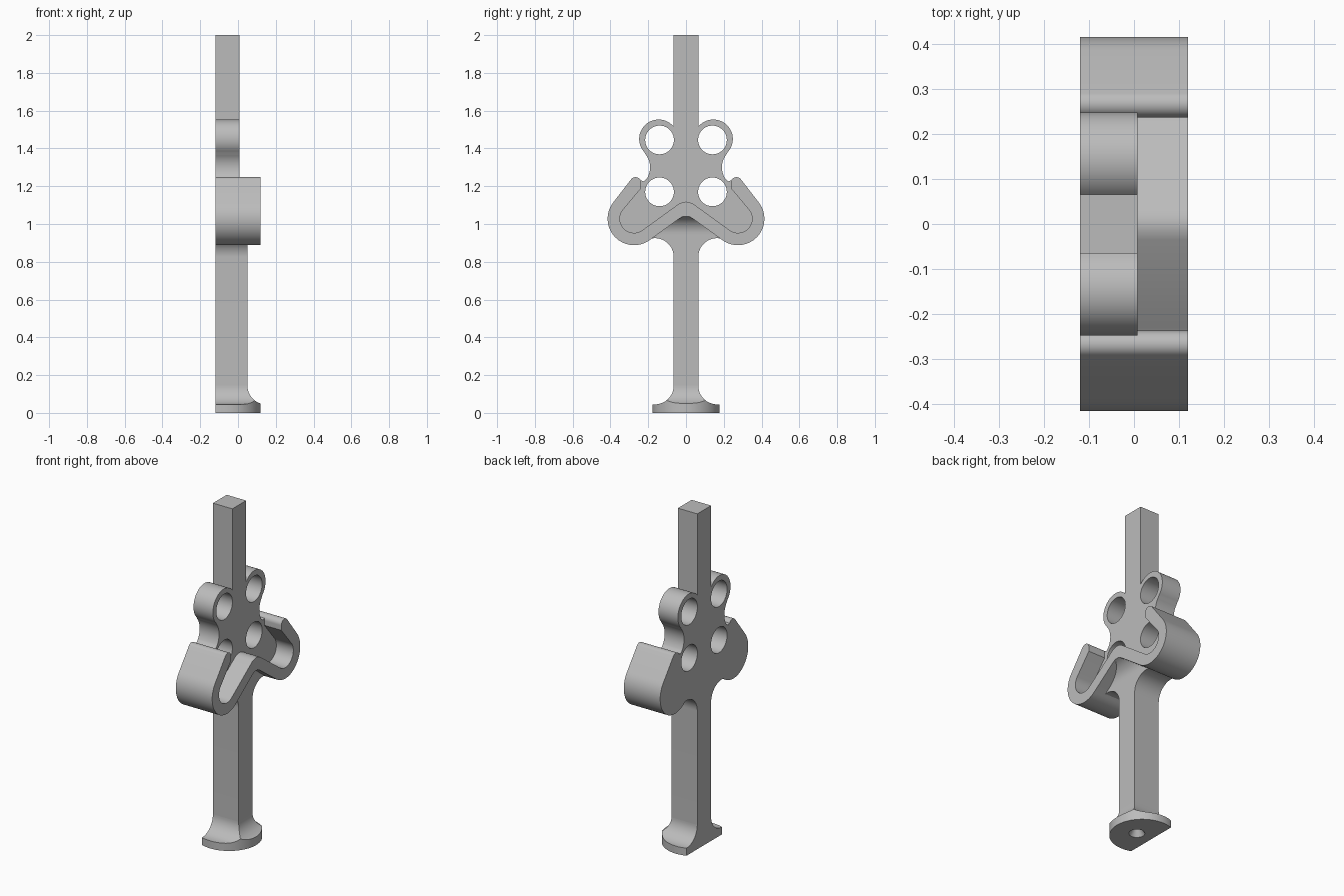
import bpy, bmesh
from math import sin, cos, pi, radians, sqrt

cube = bpy.data.objects.get("Cube")
if cube:
    bpy.data.objects.remove(cube, do_unlink=True)

GREY = (0.5, 0.5, 0.5, 1)
mat = bpy.data.materials.new("plain grey")
mat.use_nodes = True
mat.diffuse_color = GREY
mat.node_tree.nodes["Principled BSDF"].inputs["Base Color"].default_value = GREY

BACK, PLATE, POST, FRONT = -0.12, 0.008, 0.05, 0.12   # depth levels along x
HALF = 0.065                                          # half width of the post


def arc(cy, cz, r, a0, a1, n=16):
    steps = [radians(a0 + (a1 - a0) * i / n) for i in range(n + 1)]
    return [(cy + r * cos(a), cz + r * sin(a)) for a in steps]


def mirrored(half):
    return half + [(-y, z) for y, z in reversed(half) if y > 0]


def finish(name, bm):
    bmesh.ops.recalc_face_normals(bm, faces=bm.faces)
    mesh = bpy.data.meshes.new(name)
    bm.to_mesh(mesh)
    bm.free()
    mesh.materials.append(mat)
    obj = bpy.data.objects.new(name, mesh)
    bpy.context.collection.objects.link(obj)
    return obj


def extrude(name, outline, x0, x1):
    """Solid from a (y, z) outline, running from x0 to x1."""
    bm = bmesh.new()
    face = bm.faces.new([bm.verts.new((x0, y, z)) for y, z in outline])
    grown = bmesh.ops.extrude_face_region(bm, geom=[face])["geom"]
    verts = [g for g in grown if isinstance(g, bmesh.types.BMVert)]
    bmesh.ops.translate(bm, verts=verts, vec=(x1 - x0, 0, 0))
    return finish(name, bm)


def cylinder(loc, r, depth, axis="Z", r_top=None):
    bpy.ops.mesh.primitive_cone_add(
        vertices=64, radius1=r, radius2=r if r_top is None else r_top, depth=depth, location=loc,
        rotation=(pi / 2 if axis == "Y" else 0, pi / 2 if axis == "X" else 0, 0))
    cutter = bpy.context.object
    cutter.data.materials.append(mat)
    cutter.hide_render = True
    return cutter


def carve(obj, cutter, operation="DIFFERENCE"):
    bpy.context.view_layer.update()
    mod = obj.modifiers.new("carve", "BOOLEAN")
    mod.operation = operation
    mod.solver = "EXACT"
    mod.object = cutter
    bpy.context.view_layer.objects.active = obj
    bpy.ops.object.modifier_apply(modifier=mod.name)
    bpy.data.objects.remove(cutter, do_unlink=True)


# Shared curves of the tray
peak_under = [(0, 1.043), (0.015, 1.04), (0.035, 1.029)]
peak_over = [(0.035, 1.109), (0.015, 1.116), (0, 1.118)]
bowl_out = arc(0.275, 1.028, 0.14, 234, 398.5, 28)
bowl_in = arc(0.275, 1.028, 0.075, 398.5, 234, 28)
tip = arc(0.267, 1.218, 0.03, 38.5, 180)

# Back plate with upper post, lobes and tray floor
lobe = arc(0.145, 1.45, 0.103, 141, -44, 32)
neck = arc(0.3, 1.3, 0.11, 136, 215)[1:]
half = [(0, 2), (HALF, 2), (HALF, 1.515)] + lobe[1:] + neck + [(0.224, 1.226)]
half += tip[-4::-1] + bowl_out[::-1] + peak_under[::-1]
back_plate = extrude("back_plate", mirrored(half), BACK, PLATE)
for side in (-1, 1):
    for z in (1.17, 1.445):
        carve(back_plate, cylinder((-0.05, side * 0.14, z), 0.076, 0.4, "X"))

# Raised rim of the double tray
tray_rim = extrude("tray_rim", mirrored(peak_under + bowl_out + tip + [(0.237, 1.19)]
                                        + bowl_in + peak_over), PLATE, FRONT)

# Lower post, flaring out under the tray
flare = arc(0.165, 0.825, 0.1, 90, 180)
lower_post = extrude("lower_post", mirrored(peak_under + [(0.18, 0.924)] + flare
                                            + [(HALF, 0.145), (0, 0.145)]), BACK, POST)

# Curved web joining the post front to the rim peak
web = extrude("rim_web", [(-0.155, 0.945), (0.155, 0.945), (0.03, 1.036), (0, 1.046),
                          (-0.03, 1.036)], POST, FRONT)
carve(web, cylinder((0.15, 0, 0.945), 0.1, 1, "Y"))

# Foot: mitred flare trimmed to a round edge, flat at the back
bm = bmesh.new()
levels = [(0.1 * (1 - cos(i * pi / 32)), 0.145 - 0.1 * sin(i * pi / 32)) for i in range(17)]
levels += [(0.2, 0.045), (0.2, 0)]
rows = []
for f, z in levels:
    w, x = HALF + f, POST + f
    rows.append([bm.verts.new(p) for p in ((BACK, -w, z), (x, -w, z), (x, w, z), (BACK, w, z))])
for a, b in zip(rows, rows[1:]):
    for i in range(4):
        j = (i + 1) % 4
        bm.faces.new((a[i], a[j], b[j], b[i]))
bm.faces.new(rows[0])
bm.faces.new(rows[-1])
foot = finish("foot", bm)
carve(foot, cylinder((-0.058, 0, 0.1), 0.178, 0.5), "INTERSECT")

# Countersunk hole under the foot
carve(foot, cylinder((-0.02, 0, 0.01), 0.055, 0.06, r_top=0.02))

# Smooth curves, sharp edges
bpy.ops.object.select_all(action="DESELECT")
for obj in (back_plate, tray_rim, lower_post, web, foot):
    obj.select_set(True)
bpy.context.view_layer.objects.active = back_plate
bpy.ops.object.shade_smooth_by_angle(angle=radians(25))
